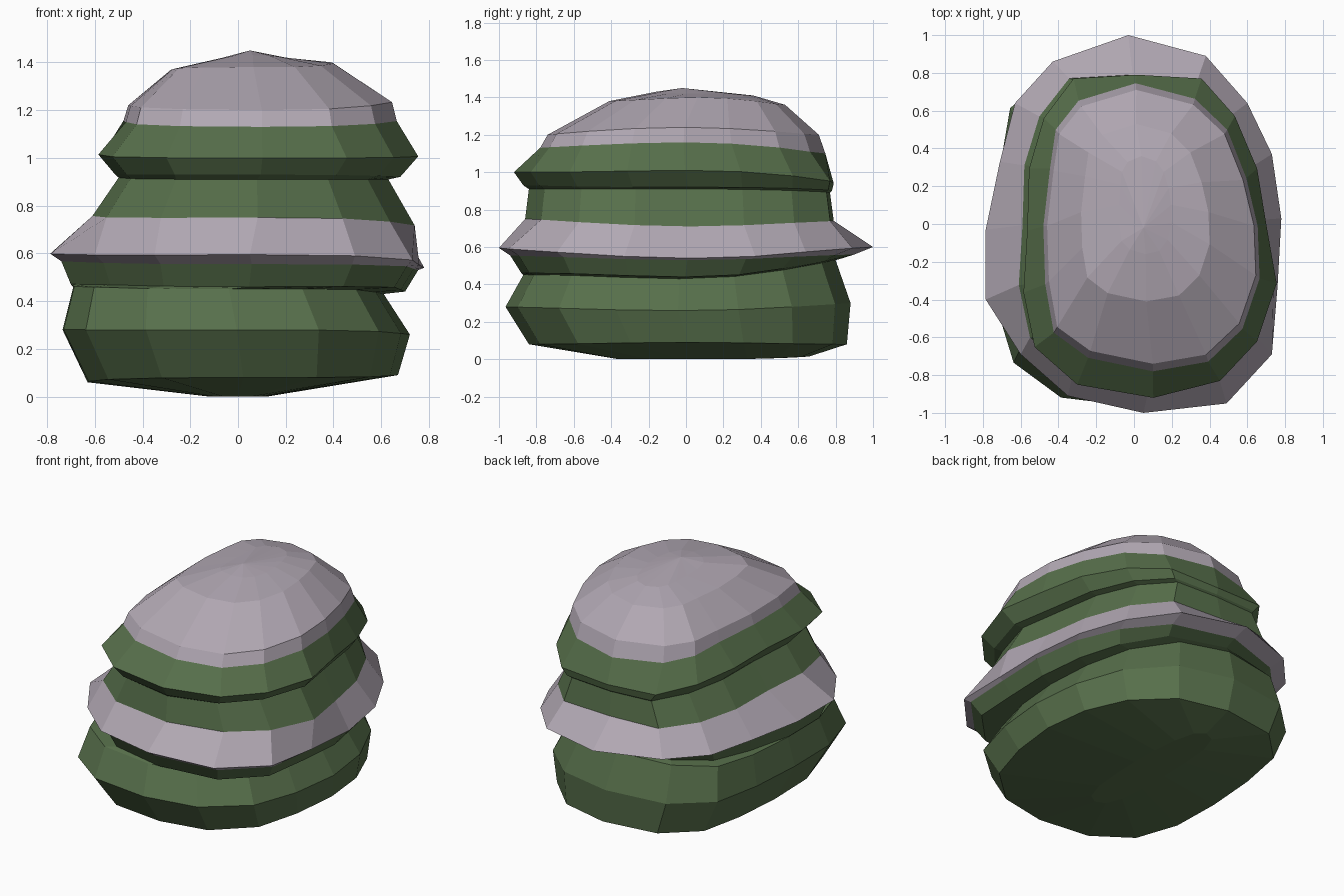
import bpy, bmesh, math

if "Cube" in bpy.data.objects:
    bpy.data.objects.remove(bpy.data.objects["Cube"])

SIDES = 16


def material(name, colour):
    m = bpy.data.materials.new(name)
    m.diffuse_color = (*colour, 1)
    m.use_nodes = True
    m.node_tree.nodes["Principled BSDF"].inputs["Base Color"].default_value = m.diffuse_color
    return m


moss = material("moss_green", (0.095, 0.16, 0.07))
stone = material("pale_stone", (0.44, 0.39, 0.45))

# Irregular plan outlines, counter-clockwise from the right side
LOWER = [(.78, 0), (.74, .35), (.61, .66), (.35, .91), (-.03, 1), (-.46, .94),
         (-.70, .71), (-.76, .36), (-.785, -.03), (-.78, -.42), (-.68, -.75),
         (-.41, -.95), (0, -1), (.37, -.93), (.64, -.69), (.74, -.36)]
WIDE = [(.78, .03), (.73, .37), (.60, .64), (.38, .89), (-.03, 1), (-.43, .86),
        (-.63, .64), (-.71, .33), (-.785, -.03), (-.785, -.4), (-.6, -.69),
        (-.35, -.91), (.05, -1), (.49, -.95), (.73, -.69), (.76, -.33)]
UPPER = [(.70, 0), (.65, .3), (.53, .58), (.35, .78), (0, .8), (-.34, .78),
         (-.5, .57), (-.58, .3), (-.59, -.03), (-.61, -.36), (-.55, -.65),
         (-.32, -.85), (.09, -.92), (.45, -.83), (.65, -.62), (.755, -.31)]
CAP = [(.64, 0), (.58, .25), (.48, .5), (.31, .66), (0, .74), (-.3, .65),
       (-.42, .5), (-.45, .3), (-.485, 0), (-.475, -.3), (-.43, -.55),
       (-.25, -.68), (.09, -.75), (.38, -.7), (.56, -.53), (.65, -.27)]


def ring(shape, x0, x1, y0, y1, zl, zr, zf, zb):
    """Outline fitted to x and y extents, tilted by left, right, front, back heights."""
    xs, ys = zip(*shape)
    pts = []
    for i, (x, y) in enumerate(shape):
        a = 2 * math.pi * i / SIDES
        c, s = math.cos(a), math.sin(a)
        z = (c * c * ((zl + zr) / 2 + c * (zr - zl) / 2)
             + s * s * ((zf + zb) / 2 + s * (zb - zf) / 2))
        pts.append((x0 + (x - min(xs)) / (max(xs) - min(xs)) * (x1 - x0),
                    y0 + (y - min(ys)) / (max(ys) - min(ys)) * (y1 - y0), z))
    return pts


def layer(name, rings, mat, bottom=False, apex=None):
    bm = bmesh.new()
    loops = [[bm.verts.new(p) for p in r] for r in rings]
    for a, b in zip(loops, loops[1:]):
        for i in range(SIDES):
            k = (i + 1) % SIDES
            bm.faces.new((a[i], a[k], b[k], b[i]))
    if bottom:
        bm.faces.new(loops[0][::-1])
    if apex:
        tip = bm.verts.new(apex)
        for i in range(SIDES):
            bm.faces.new((loops[-1][i], loops[-1][(i + 1) % SIDES], tip))
    me = bpy.data.meshes.new(name)
    bm.to_mesh(me)
    bm.free()
    me.materials.append(mat)
    ob = bpy.data.objects.new(name, me)
    bpy.context.collection.objects.link(ob)


# Shared edges between the layers
under_collar = ring(WIDE, -.74, .755, -.94, .90, .57, .53, .555, .56)
collar_top = ring(UPPER, -.61, .74, -.86, .79, .76, .71, .75, .74)
cap_edge = ring(CAP, -.48, .665, -.78, .745, 1.155, 1.16, 1.13, 1.10)

# Lower moss mound with a small lip beneath the collar
layer("lower_mound", [
    ring(LOWER, -.12, .12, -.36, .66, 0, 0, 0, .015),
    ring(LOWER, -.63, .67, -.84, .86, .06, .09, .08, .08),
    ring(LOWER, -.735, .72, -.965, .88, .28, .26, .28, .30),
    ring(LOWER, -.69, .61, -.87, .80, .46, .43, .45, .53),
    ring(WIDE, -.70, .70, -.88, .82, .47, .44, .46, .535),
    under_collar], moss, bottom=True)

# Flared stone collar
layer("stone_collar", [
    under_collar,
    ring(WIDE, -.785, .78, -1.0, 1.0, .60, .54, .595, .60),
    collar_top], stone)

# Upper moss waist and flare
layer("upper_mound", [
    collar_top,
    ring(UPPER, -.50, .63, -.84, .77, .92, .91, .91, .89),
    ring(UPPER, -.52, .68, -.87, .78, .94, .92, .93, .90),
    ring(UPPER, -.585, .755, -.92, .79, 1.02, 1.01, 1.0, .94),
    cap_edge], moss)

# Domed stone cap
layer("stone_cap", [
    cap_edge,
    ring(CAP, -.46, .645, -.74, .71, 1.22, 1.24, 1.20, 1.20),
    ring(CAP, -.28, .40, -.41, .53, 1.37, 1.40, 1.38, 1.36),
    ring(CAP, -.08, .20, -.16, .36, 1.41, 1.42, 1.43, 1.41)],
    stone, apex=(.05, -.02, 1.45))
